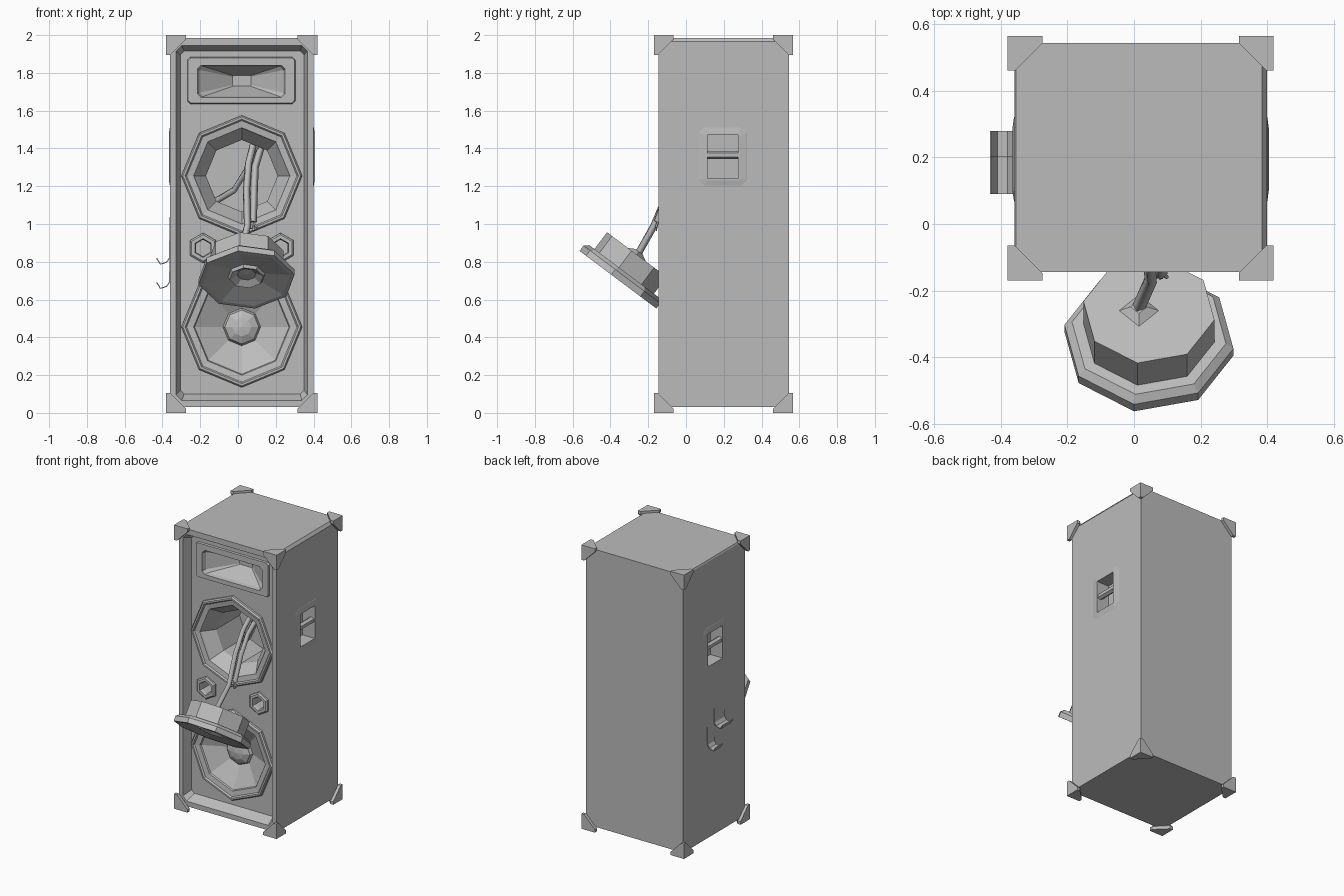
import bpy, bmesh, math
from mathutils import Vector, Matrix

if "Cube" in bpy.data.objects:
    bpy.data.objects.remove(bpy.data.objects["Cube"], do_unlink=True)

CX = 0.02            # cabinet centre line
FRONT, BAFFLE, BACK = -0.145, -0.08, 0.545

grey = bpy.data.materials.new("plain_grey")
grey.use_nodes = True
grey.diffuse_color = (0.5, 0.5, 0.5, 1)
grey.node_tree.nodes["Principled BSDF"].inputs["Base Color"].default_value = (0.5, 0.5, 0.5, 1)


def finish(name, bm):
    bmesh.ops.recalc_face_normals(bm, faces=bm.faces)
    mesh = bpy.data.meshes.new(name)
    bm.to_mesh(mesh)
    bm.free()
    mesh.materials.append(grey)
    obj = bpy.data.objects.new(name, mesh)
    bpy.context.collection.objects.link(obj)
    return obj


def loft(name, loops):
    """Closed solid through loops of equal length."""
    bm = bmesh.new()
    rings = [[bm.verts.new(p) for p in loop] for loop in loops]
    n = len(rings[0])
    for a, b in zip(rings, rings[1:]):
        for i in range(n):
            j = (i + 1) % n
            bm.faces.new((a[i], a[j], b[j], b[i]))
    bm.faces.new(rings[0])
    bm.faces.new(rings[-1])
    return finish(name, bm)


def rect(a0, a1, z0, z1, depth, cut=0.0, side=False):
    """Rectangle with clipped corners, facing y, or facing x when side is set."""
    if cut:
        pts = [(a0 + cut, z0), (a1 - cut, z0), (a1, z0 + cut), (a1, z1 - cut),
               (a1 - cut, z1), (a0 + cut, z1), (a0, z1 - cut), (a0, z0 + cut)]
    else:
        pts = [(a0, z0), (a1, z0), (a1, z1), (a0, z1)]
    return [(depth, a, z) if side else (a, depth, z) for a, z in pts]


def lathe(name, profile, centre, axis=(0, 1, 0), sides=8, roll=0):
    """Faceted turned solid; profile is (radius, depth along axis), zero radius at both ends."""
    mat = Matrix.Translation(centre) @ Vector(axis).to_track_quat('Z', 'Y').to_matrix().to_4x4()
    bm = bmesh.new()
    rings = []
    for r, d in profile:
        if r == 0:
            rings.append([bm.verts.new(mat @ Vector((0, 0, d)))] * sides)
        else:
            angles = [math.radians(90 + roll) + math.tau * i / sides for i in range(sides)]
            rings.append([bm.verts.new(mat @ Vector((r * math.cos(t), r * math.sin(t), d)))
                          for t in angles])
    for a, b in zip(rings, rings[1:]):
        for i in range(sides):
            j = (i + 1) % sides
            bm.faces.new(list(dict.fromkeys((a[i], a[j], b[j], b[i]))))
    return finish(name, bm)


def carve(target, cutter, keep=False):
    mod = target.modifiers.new("cut", 'BOOLEAN')
    mod.operation, mod.solver, mod.object = 'DIFFERENCE', 'EXACT', cutter
    cutter.hide_render = True
    bpy.context.view_layer.objects.active = target
    bpy.ops.object.modifier_apply(modifier=mod.name)
    if not keep:
        bpy.data.objects.remove(cutter, do_unlink=True)


# Cabinet with a sloped front recess
outline = [(-0.36, 0.03), (0.40, 0.03), (0.40, 1.965), (0.385, 1.985), (-0.355, 1.985), (-0.36, 1.975)]
cabinet = loft("cabinet", [[(x, y, z) for x, z in outline] for y in (FRONT, BACK)])
carve(cabinet, loft("recess_cutter", [
    rect(-0.328, 0.368, 0.065, 1.945, FRONT - 0.1, 0.03),
    rect(-0.328, 0.368, 0.065, 1.945, FRONT, 0.03),
    rect(-0.305, 0.35, 0.10, 1.915, BAFFLE, 0.02)]))

# Horn: raised plate and flared mouth
plate = loft("horn_plate", [rect(-0.27, 0.305, 1.635, 1.885, BAFFLE + 0.005, 0.015),
                            rect(-0.265, 0.30, 1.64, 1.88, BAFFLE - 0.012, 0.015)])
horn = loft("horn_cutter", [rect(-0.215, 0.25, 1.67, 1.84, BAFFLE - 0.1, 0.02),
                            rect(-0.215, 0.25, 1.67, 1.84, BAFFLE - 0.012, 0.02),
                            rect(-0.205, 0.24, 1.675, 1.835, BAFFLE + 0.015, 0.02),
                            rect(-0.03, 0.07, 1.73, 1.785, BAFFLE + 0.14, 0.005)])
carve(plate, horn, keep=True)
carve(cabinet, horn)

# Woofer openings: empty socket above, whole woofer below
RIM = [(0.32, 0.01), (0.32, -0.015), (0.312, -0.025), (0.30, -0.025), (0.292, -0.015), (0.255, -0.01)]


def woofer(name, z, depth, inside):
    hole = [(0, -0.04), (0.255, -0.04), (0.255, depth - 0.01), (0, depth - 0.01)]
    carve(cabinet, lathe("woofer_cutter", hole, (CX, BAFFLE, z)))
    back = [(0, depth), (0.262, depth), (0.262, 0.01)]
    lathe(name, back + RIM + inside, (CX, BAFFLE, z))


woofer("empty_socket", 1.255, 0.36, [(0.25, 0.0), (0.19, 0.08), (0.19, 0.34), (0, 0.34)])
woofer("lower_woofer", 0.455, 0.12, [(0.25, 0.0), (0.10, 0.075), (0.09, 0.055), (0.05, 0.035), (0, 0.028)])

# Bass ports
for x, label in ((CX - 0.205, "right"), (CX + 0.205, "left")):
    hole = [(0, -0.05), (0.045, -0.05), (0.045, 0.09), (0, 0.09)]
    carve(cabinet, lathe("port_cutter", hole, (x, BAFFLE, 0.873), sides=6))
    lathe(label + "_port", [(0, 0.1), (0.055, 0.1), (0.055, 0.01), (0.08, 0.01), (0.08, -0.012),
                            (0.07, -0.02), (0.05, -0.02), (0.044, 0.0), (0.044, 0.09), (0, 0.09)],
          (x, BAFFLE, 0.873), sides=6)

# Side handles: shallow dish, pocket and grip bar
for s, label in ((-1, "right"), (1, "left")):
    dish = loft(label + "_handle_dish", [
        rect(0.05, 0.33, 1.19, 1.52, CX + s * 0.375, 0.03, True),
        rect(0.07, 0.32, 1.205, 1.51, CX + s * 0.381, 0.03, True),
        rect(0.105, 0.285, 1.23, 1.48, CX + s * 0.386, 0.01, True)])
    pocket = loft("pocket_cutter", [rect(0.115, 0.275, 1.24, 1.47, CX + s * d, 0, True)
                                    for d in (0.29, 0.5)])
    carve(dish, pocket, keep=True)
    carve(cabinet, pocket)
    lathe(label + "_handle_bar", [(0, -0.09), (0.022, -0.09), (0.022, 0.09), (0, 0.09)],
          (CX + s * 0.36, 0.195, 1.365), sides=6)

# Corner protectors
L, T = 0.105, 0.022
for sx in (-1, 1):
    for sy in (-1, 1):
        for top in (0, 1):
            bm = bmesh.new()
            pts = [(0, 0, 0)]
            for k in range(3):
                for p in ((L, 0, 0), (L, T, 0), (L, 0, T), (L, T, T)):
                    pts.append(p[-k:] + p[:-k] if k else p)
            for x, y, z in pts:
                bm.verts.new((CX + sx * (0.4 - x), 0.198 + sy * (0.368 - y), 2 - z if top else z))
            bmesh.ops.convex_hull(bm, input=bm.verts)
            bmesh.ops.dissolve_limit(bm, angle_limit=0.02, verts=bm.verts, edges=bm.edges)
            finish("corner_protector", bm)

# Torn-out driver hanging in front, facing forward and down
axis = Vector((0, 0.6, 0.8))
centre = Vector((0.045, -0.36, 0.705))
lathe("hanging_driver", [(0, 0.03), (0.05, 0.035), (0.09, 0.012), (0.10, 0.028), (0.235, 0.0),
                         (0.258, 0.0), (0.258, 0.035), (0.235, 0.055), (0.20, 0.055),
                         (0.20, 0.166), (0, 0.166)], centre, axis, roll=-10)
lathe("cable_socket", [(0, 0.15), (0.07, 0.16), (0.025, 0.185), (0, 0.185)],
      centre + Vector((-0.03, 0, 0)), axis, sides=4)


# Cables
def cable(name, points, radius):
    curve = bpy.data.curves.new(name, 'CURVE')
    curve.dimensions = '3D'
    curve.bevel_depth, curve.bevel_resolution, curve.use_fill_caps = radius, 0, True
    spline = curve.splines.new('POLY')
    spline.points.add(len(points) - 1)
    for p, co in zip(spline.points, points):
        p.co = (*co, 1)
    curve.materials.append(grey)
    obj = bpy.data.objects.new(name, curve)
    bpy.context.collection.objects.link(obj)
    bpy.ops.object.select_all(action='DESELECT')
    obj.select_set(True)
    bpy.context.view_layer.objects.active = obj
    bpy.ops.object.convert(target='MESH')


cable("driver_cable", [(0.01, -0.26, 0.83), (0.05, -0.17, 0.99), (0.045, -0.09, 1.18),
                       (0.055, -0.02, 1.32), (0.08, 0.04, 1.42)], 0.02)
cable("torn_cable", [(0.08, -0.15, 1.01), (0.085, -0.09, 1.18), (0.09, -0.02, 1.30), (0.12, 0.04, 1.40)], 0.02)
cable("inner_cable", [(0.10, 0.04, 1.41), (0.06, 0.09, 1.31), (-0.02, 0.14, 1.18), (-0.12, 0.20, 1.12)], 0.02)
for dx, dz in ((-0.012, -0.035), (0.004, -0.045), (0.02, -0.03)):
    cable("frayed_strand", [(0.08, -0.15, 1.01), (0.08 + dx, -0.16, 1.01 + dz)], 0.006)

# Peeled veneer strips on the right side
for y0, y1, top, low in ((0.09, 0.205, 1.19, 0.80), (0.205, 0.28, 0.92, 0.672)):
    path = [(-0.358, top), (-0.366, low + 0.02), (-0.38, low), (-0.41, low - 0.01), (-0.428, low + 0.02)]
    bm = bmesh.new()
    rows = [[bm.verts.new((x, y, z)) for y in (y0, y1)] for x, z in path]
    for a, b in zip(rows, rows[1:]):
        bm.faces.new((a[0], a[1], b[1], b[0]))
    strip = finish("peeled_strip", bm)
    strip.modifiers.new("thickness", 'SOLIDIFY').thickness = 0.006
